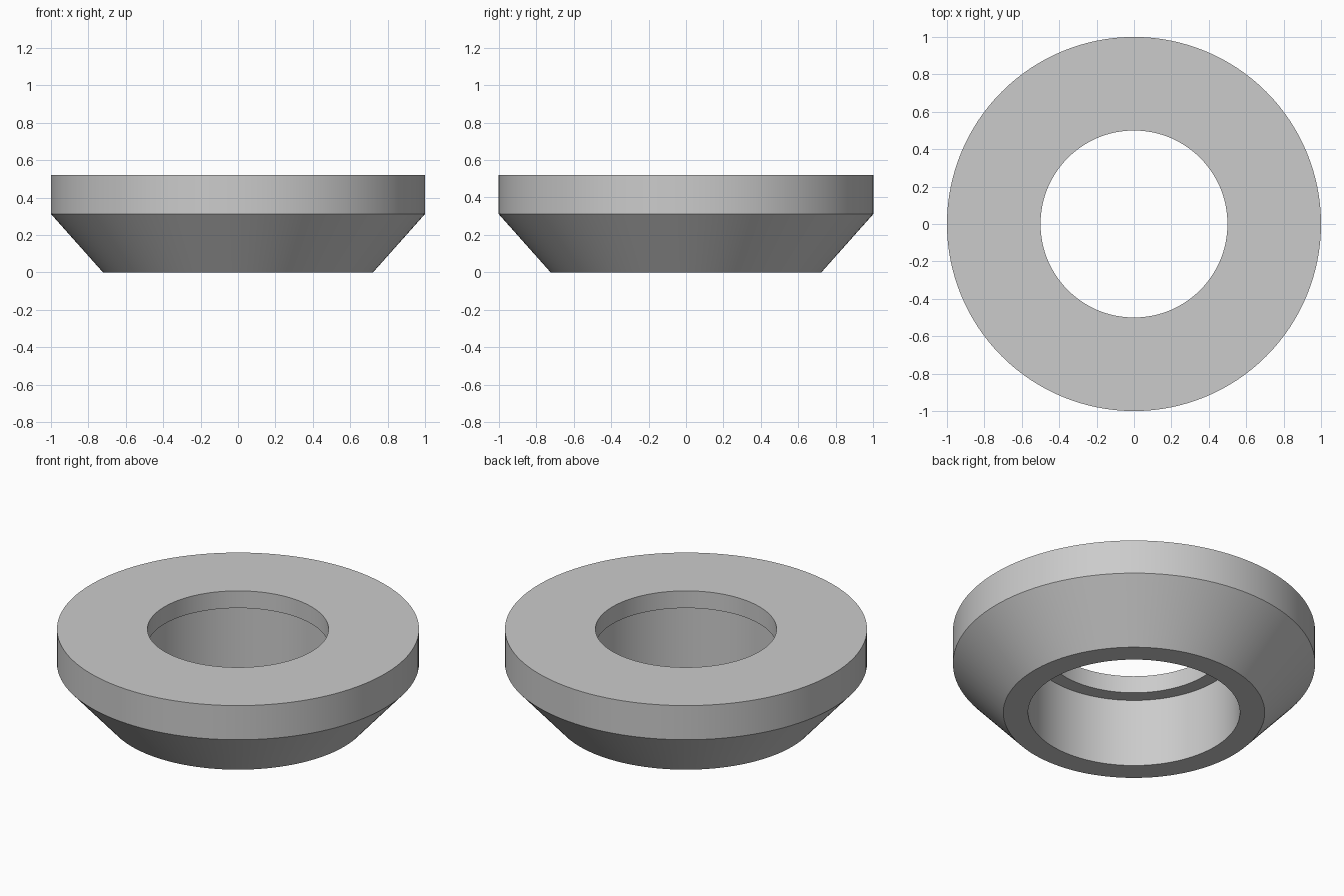
import bpy
import bmesh
import math

cube = bpy.data.objects.get("Cube")
if cube:
    bpy.data.objects.remove(cube, do_unlink=True)

SEGMENTS = 128
HEIGHT = 0.52
RIM_BASE = 0.312      # where the taper meets the straight rim
LIP_BASE = 0.415      # underside of the inner lip

# Material
grey = bpy.data.materials.new("plain grey")
grey.use_nodes = True
colour = (0.6, 0.6, 0.6, 1)
grey.diffuse_color = colour
grey.node_tree.nodes["Principled BSDF"].inputs["Base Color"].default_value = colour

# Closed cross-section as (radius, height), from the bottom outer edge
profile = [
    (0.722, 0),
    (1.0, RIM_BASE),
    (1.0, HEIGHT),
    (0.5, HEIGHT),
    (0.5, LIP_BASE),
    (0.585, LIP_BASE),
    (0.585, 0),
]

# Revolve the section into a stepped, tapered ring
bm = bmesh.new()
verts = [bm.verts.new((r, 0, z)) for r, z in profile]
edges = [bm.edges.new((v, verts[(i + 1) % len(verts)])) for i, v in enumerate(verts)]
bmesh.ops.spin(bm, geom=verts + edges, cent=(0, 0, 0), axis=(0, 0, 1),
               angle=math.tau, steps=SEGMENTS)
bmesh.ops.remove_doubles(bm, verts=bm.verts, dist=0.0001)
bmesh.ops.recalc_face_normals(bm, faces=bm.faces)

mesh = bpy.data.meshes.new("tapered_ring")
bm.to_mesh(mesh)
bm.free()
mesh.materials.append(grey)
ring = bpy.data.objects.new("tapered_ring", mesh)
bpy.context.collection.objects.link(ring)

# Smooth round walls, crisp edges
bpy.ops.object.select_all(action="DESELECT")
ring.select_set(True)
bpy.context.view_layer.objects.active = ring
bpy.ops.object.shade_smooth_by_angle(angle=math.radians(30))
